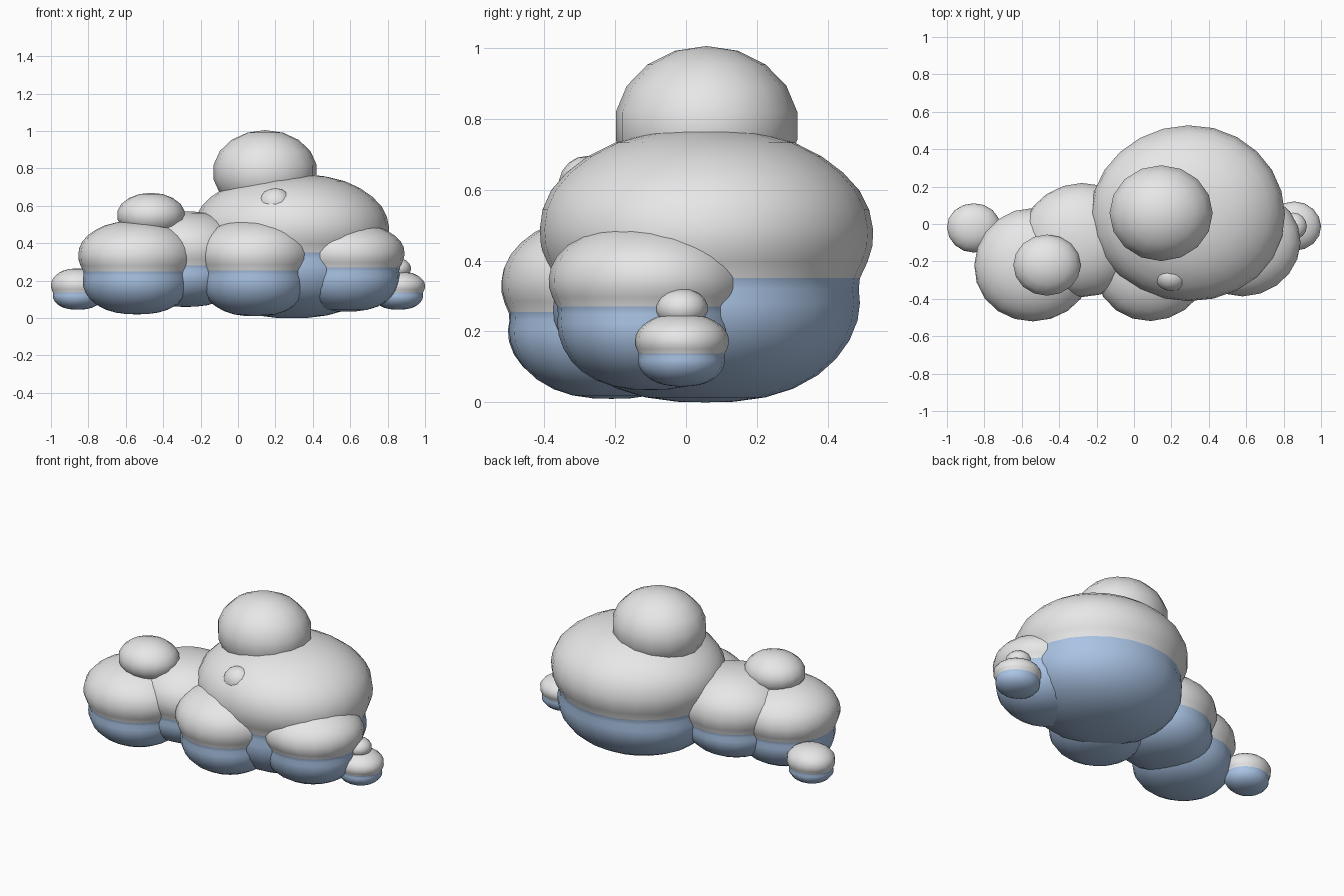
import bpy, bmesh, math

if "Cube" in bpy.data.objects:
    bpy.data.objects.remove(bpy.data.objects["Cube"])


def material(name, rgb):
    m = bpy.data.materials.new(name)
    m.diffuse_color = (*rgb, 1)
    m.use_nodes = True
    m.node_tree.nodes["Principled BSDF"].inputs["Base Color"].default_value = m.diffuse_color
    return m


WHITE = material("cloud white", (0.80, 0.80, 0.80))
BLUE = material("shadow blue", (0.40, 0.55, 0.78))

# Half profiles as (radius share, height share measured from the seam)
UPPER = [(.92, 0), (.965, .11), (.995, .22), (1.0, .33), (.98, .46), (.925, .59),
         (.83, .71), (.70, .82), (.54, .91), (.34, .97), (.16, .995)]
LOWER = [(.17, -.995), (.36, -.96), (.53, -.89), (.68, -.78), (.79, -.65),
         (.87, -.5), (.915, -.34), (.925, -.2), (.915, -.09)]


def lobe(name, x, y, rx, ry, bottom, seam, top, segments=20):
    """Puffy round lobe: blue below a pinched seam, white above it."""
    bm = bmesh.new()
    rings = []
    for r, h in LOWER + UPPER:
        z = seam + h * ((top - seam) if h > 0 else (seam - bottom))
        ring = []
        for i in range(segments):
            a = math.tau * i / segments
            k = r * (1 + .008 * math.sin(3 * a + 4 * h + 9 * x))
            ring.append(bm.verts.new((x + rx * k * math.cos(a), y + ry * k * math.sin(a), z)))
        rings.append(ring)
    for lo, hi in zip(rings, rings[1:]):
        for i in range(segments):
            j = (i + 1) % segments
            bm.faces.new((lo[i], lo[j], hi[j], hi[i]))
    for ring, z in ((rings[0], bottom), (rings[-1], top)):
        tip = bm.verts.new((x, y, z))
        for i in range(segments):
            bm.faces.new((ring[i], ring[(i + 1) % segments], tip))
    bmesh.ops.recalc_face_normals(bm, faces=bm.faces[:])
    for f in bm.faces:
        f.material_index = 1 if f.calc_center_median().z < seam else 0
    finish(name, bm, (WHITE, BLUE))


def dome(name, x, y, z, rx, ry, rz):
    """Plain white ball puff."""
    bm = bmesh.new()
    bmesh.ops.create_uvsphere(bm, u_segments=16, v_segments=9, radius=1)
    for v in bm.verts:
        v.co = (x + rx * v.co.x, y + ry * v.co.y, z + rz * v.co.z)
    finish(name, bm, (WHITE,))


def finish(name, bm, mats):
    me = bpy.data.meshes.new(name)
    bm.to_mesh(me)
    bm.free()
    for m in mats:
        me.materials.append(m)
    ob = bpy.data.objects.new(name, me)
    bpy.context.collection.objects.link(ob)
    ob.select_set(True)
    bpy.context.view_layer.objects.active = ob


# Large body lobes
lobe("main_lobe", .29, .055, .52, .47, 0, .35, .77, 24)
lobe("left_lobe", -.54, -.22, .315, .303, .02, .25, .52)
lobe("middle_front_lobe", .09, -.21, .31, .31, .01, .255, .53)
lobe("right_lobe", .58, -.10, .31, .285, .035, .27, .51)
lobe("back_left_lobe", -.28, -.085, .32, .305, .06, .28, .57)

# Small side puffs
lobe("left_puff", -.857, -.02, .143, .132, .045, .138, .265, 16)
lobe("right_puff", .857, -.012, .143, .132, .045, .138, .25, 16)

# White balls on top
dome("top_ball", .145, .058, .78, .28, .26, .225)
dome("left_ball", -.465, -.22, .55, .183, .166, .12)
dome("right_ball", .85, -.012, .265, .075, .074, .056)
dome("front_bump", .20, -.28, .61, .09, .08, .085)

bpy.ops.object.shade_smooth_by_angle(angle=math.radians(42))
